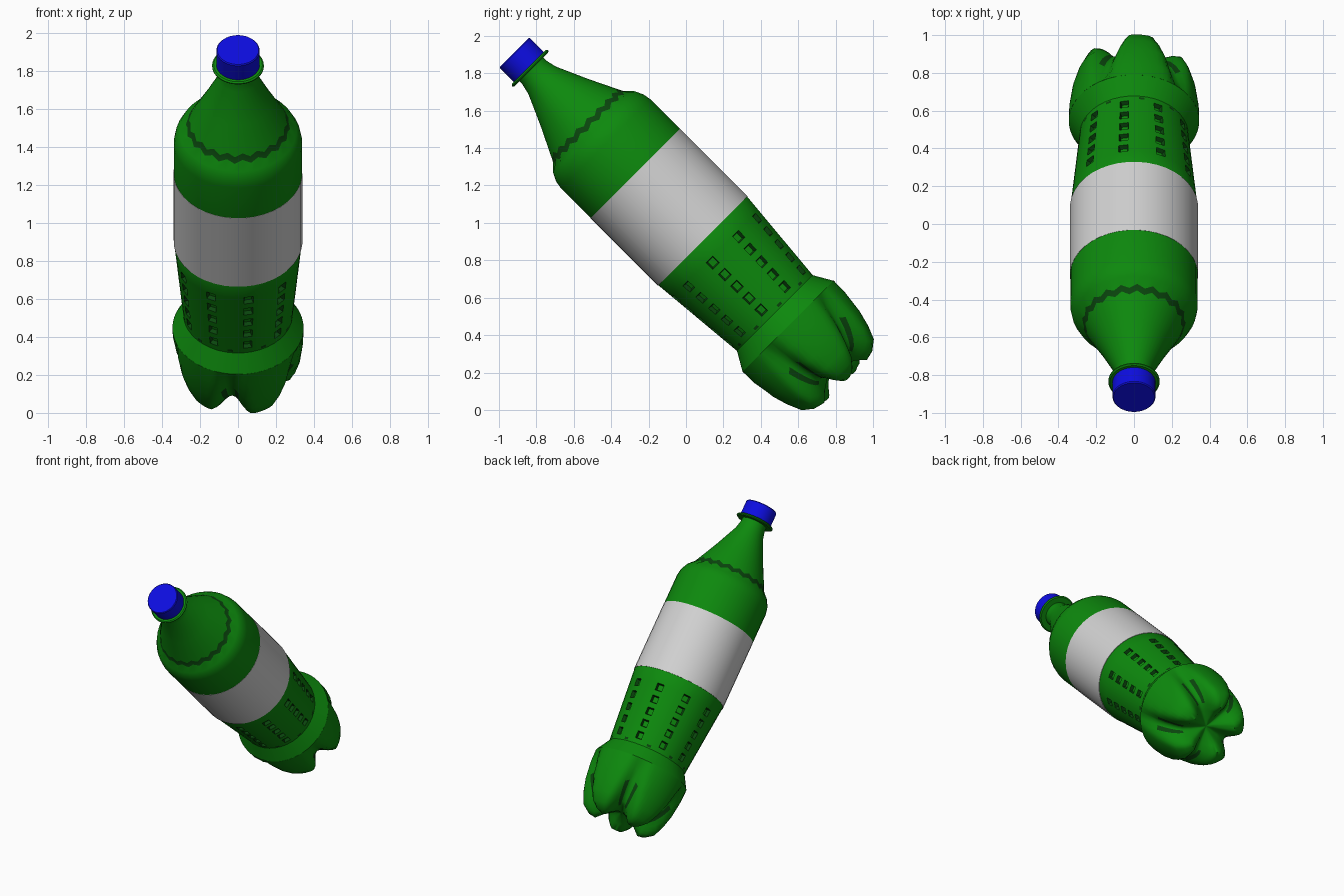
import bpy
import bmesh
from math import sin, cos, radians, pi
from mathutils import Matrix

if "Cube" in bpy.data.objects:
    bpy.data.objects.remove(bpy.data.objects["Cube"])


def material(name, rgb):
    m = bpy.data.materials.new(name)
    m.use_nodes = True
    m.diffuse_color = (*rgb, 1)
    m.node_tree.nodes["Principled BSDF"].inputs["Base Color"].default_value = (*rgb, 1)
    return m


GREEN = material("bottle green", (0.004, 0.25, 0.004))
DARK = material("dark green", (0.003, 0.06, 0.004))
WHITE = material("label grey", (0.64, 0.64, 0.64))
BLUE = material("cap blue", (0.004, 0.004, 0.75))

# The bottle leans 45 degrees: local z is its long axis
TILT = Matrix.Translation((0, 0.4965, 0.4965)) @ Matrix.Rotation(pi / 4, 4, "X")
TWIST = 8      # turn of the foot lobes about the axis
LOBES = 5


def lathe(bm, rows, segs, start, shape=None):
    """Skin rings of (radius, height); returns quads indexed [row][segment]."""
    rings = []
    for i, (r, h) in enumerate(rows):
        ring = []
        for j in range(segs):
            deg = start + 360 * j / segs
            rr, hh = shape(i, j, deg, r, h) if shape else (r, h)
            a = radians(deg)
            ring.append(bm.verts.new((rr * sin(a), rr * cos(a), hh)))
        rings.append(ring)
    quads = [[bm.faces.new((a[j], a[(j + 1) % segs], b[(j + 1) % segs], b[j]))
              for j in range(segs)] for a, b in zip(rings, rings[1:])]
    bm.faces.new(rings[0])
    bm.faces.new(rings[-1])
    bmesh.ops.recalc_face_normals(bm, faces=bm.faces)
    return quads


def finish(name, bm, mats, angle=35):
    bm.transform(TILT)
    me = bpy.data.meshes.new(name)
    bm.to_mesh(me)
    bm.free()
    for m in mats:
        me.materials.append(m)
    me.shade_smooth()
    me.set_sharp_from_angle(angle=radians(angle))
    ob = bpy.data.objects.new(name, me)
    bpy.context.scene.collection.objects.link(ob)
    return ob


# Body: neck, shoulder, straight wall and dimpled taper
SEGS = 40


def taper(h):
    return 0.336 - (0.575 - h) * 0.09


rows = [(0.09, 1.9), (0.09, 1.85), (0.104, 1.79), (0.18, 1.62),
        (0.25, 1.478), (0.266, 1.445), (0.308, 1.4), (0.33, 1.355), (0.338, 1.31),
        (0.338, 1.085), (0.334, 1.08), (0.334, 0.58), (0.336, 0.575)]
scallop_row = 4
pit_rows = []
for k in range(5):
    mid = 0.455 - 0.0905 * k
    pit_rows.append(len(rows))
    rows += [(taper(h), h) for h in (mid + 0.026, mid - 0.026)]
dot_row = len(rows)
rows += [(taper(h), h) for h in (0.062, 0.03)]
rows += [(0.345, -0.07)]


def scallop(i, j, deg, r, h):
    if i in (scallop_row, scallop_row + 1) and j % 2:
        return r + 0.009, h - 0.02
    return r, h


bm = bmesh.new()
quads = lathe(bm, rows, SEGS, TWIST + 180 / SEGS, scallop)
for f in quads[scallop_row]:
    f.material_index = 1

# Ten columns of pits with a small dark dot between each pair
pits = [quads[r][j] for r in pit_rows for j in range(1, SEGS, 4)]
dots = [quads[dot_row][j] for j in range(3, SEGS, 4)]
rim = bmesh.ops.inset_individual(bm, faces=pits, thickness=0.009, depth=-0.022)
for f in rim["faces"]:
    f.material_index = 1
bmesh.ops.inset_individual(bm, faces=dots, thickness=0.011, depth=0)
for f in dots:
    f.material_index = 1
finish("bottle_body", bm, [GREEN, DARK])

# Foot: five rounded lobes parted by grooves that widen downwards
lobe = [(0.345, -0.07), (0.343, -0.16), (0.328, -0.28), (0.305, -0.37), (0.275, -0.443),
        (0.225, -0.482), (0.175, -0.494), (0.13, -0.455), (0.05, -0.41), (0.002, -0.4)]
groove = [(0.345, -0.07), (0.31, -0.14), (0.285, -0.22), (0.26, -0.28), (0.228, -0.335),
          (0.205, -0.37), (0.18, -0.387), (0.12, -0.395), (0.05, -0.4), (0.002, -0.4)]
FOOT_SEGS = 80


def groove_distance(deg):
    period = 360 / LOBES
    return abs((deg - TWIST) % period - period / 2)


def foot_shape(i, j, deg, r, h):
    width = min(9 + 4 * i, 32)
    t = max(0, 1 - groove_distance(deg) / width)
    w = t * t * (3 - 2 * t)
    gr, gh = groove[i]
    return r + (gr - r) * w, h + (gh - h) * w


bm = bmesh.new()
quads = lathe(bm, lobe, FOOT_SEGS, TWIST, foot_shape)
step = 360 / FOOT_SEGS
for row in quads[2:6]:
    for j, f in enumerate(row):
        if step < groove_distance(TWIST + (j + 0.5) * step) < 2 * step:
            f.material_index = 1
finish("bottle_foot", bm, [GREEN, DARK], 50)

# Wrap label, neck ring and screw cap
for name, mat, profile in (
        ("label", WHITE, [(0.339, 1.085), (0.339, 0.575)]),
        ("neck_ring", GREEN, [(0.128, 1.89), (0.136, 1.884), (0.136, 1.878), (0.128, 1.872)]),
        ("cap", BLUE, [(0.109, 2.0), (0.114, 1.994), (0.114, 1.888)])):
    bm = bmesh.new()
    lathe(bm, profile, SEGS, TWIST + 180 / SEGS)
    finish(name, bm, [mat])
